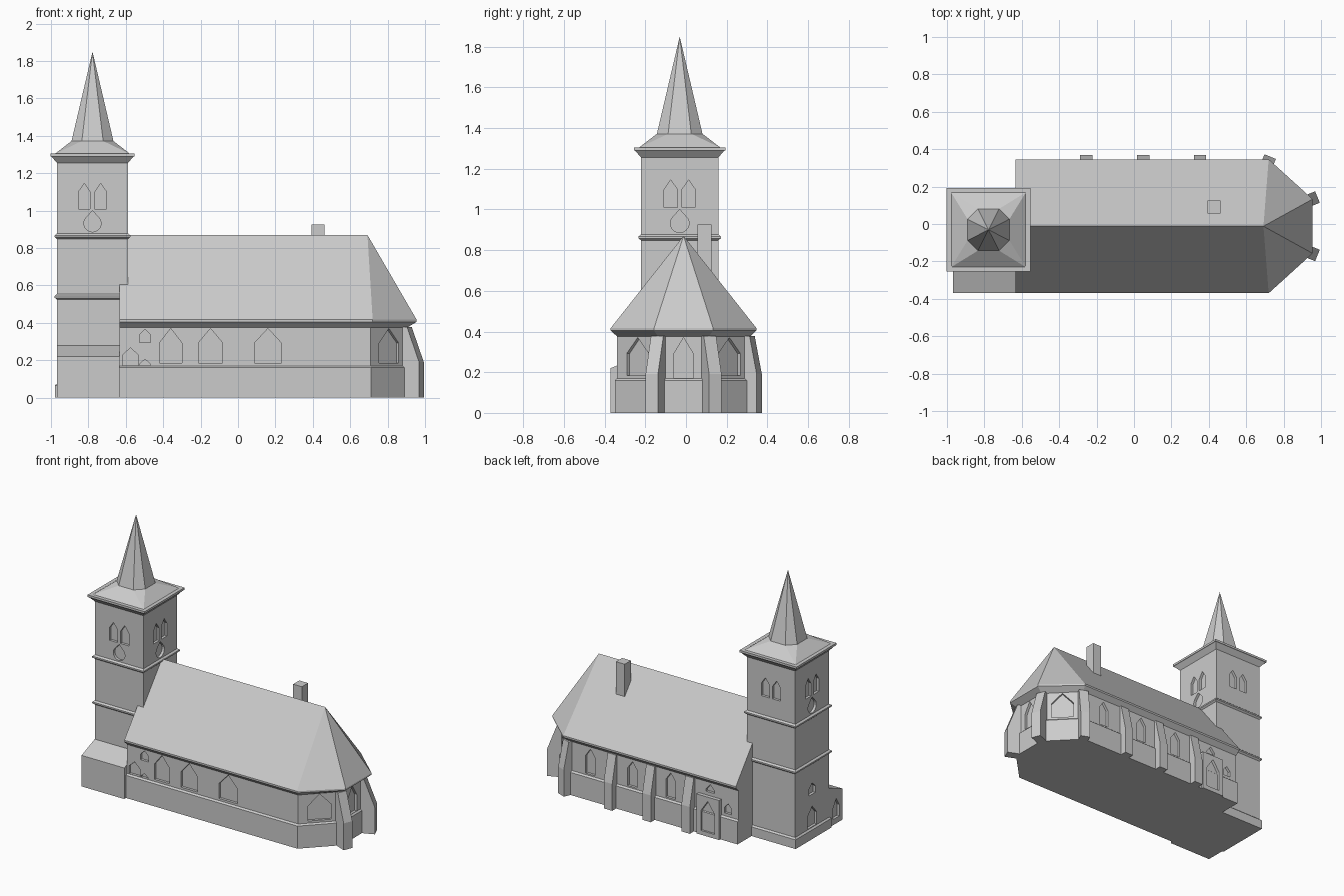
import bpy, bmesh, math
from mathutils import Vector, Matrix

if "Cube" in bpy.data.objects:
    bpy.data.objects.remove(bpy.data.objects["Cube"])

stone = bpy.data.materials.new("light grey stone")
stone.diffuse_color = (0.6, 0.6, 0.6, 1)
stone.use_nodes = True
stone.node_tree.nodes["Principled BSDF"].inputs["Base Color"].default_value = stone.diffuse_color


def finish(name, bm):
    bmesh.ops.recalc_face_normals(bm, faces=bm.faces)
    me = bpy.data.meshes.new(name)
    bm.to_mesh(me)
    bm.free()
    ob = bpy.data.objects.new(name, me)
    bpy.context.collection.objects.link(ob)
    me.materials.append(stone)
    return ob


def loft(name, rings):
    """Closed solid through rings of equal point count."""
    bm = bmesh.new()
    vs = [[bm.verts.new(p) for p in r] for r in rings]
    n = len(vs[0])
    for a, b in zip(vs, vs[1:]):
        for i in range(n):
            j = (i + 1) % n
            bm.faces.new((a[i], a[j], b[j], b[i]))
    bm.faces.new(vs[0][::-1])
    bm.faces.new(vs[-1])
    return finish(name, bm)


def box(name, x0, x1, y0, y1, z0, z1):
    return loft(name, [[(x0, y0, z), (x1, y0, z), (x1, y1, z), (x0, y1, z)] for z in (z0, z1)])


def frame(x, y, deg):
    """Local axes: x = outward, y = sideways, z = up."""
    return Matrix.Translation((x, y, 0)) @ Matrix.Rotation(math.radians(deg), 4, 'Z')


def lancet(w, z0, z1, shoulder=0.58):
    zs = z0 + (z1 - z0) * shoulder
    return [(-w / 2, z0), (w / 2, z0), (w / 2, zs), (0, z1), (-w / 2, zs)]


def teardrop(r, zc, ztop):
    pts = [(r * math.cos(a), zc + r * math.sin(a))
           for a in [math.radians(150 + 20 * i) for i in range(13)]]
    return pts + [(0, ztop)]


def cut(ob, cutters, depth=0.018):
    """Sink each (x, y, angle, outline) as a recess into the object."""
    for x, y, deg, pts in cutters:
        m = frame(x, y, deg)
        c = loft("cutter", [[m @ Vector((r, s, z)) for s, z in pts] for r in (-depth, 0.06)])
        c.hide_render = True
        mod = ob.modifiers.new("recess", 'BOOLEAN')
        mod.operation = 'DIFFERENCE'
        mod.solver = 'EXACT'
        mod.object = c
        bpy.context.view_layer.objects.active = ob
        bpy.ops.object.modifier_apply(modifier=mod.name)
        bpy.data.objects.remove(c)


# ---- Nave with polygonal east end ----
YC, XW = -0.012, -0.633


def plan(hw, cx, ex, ha, z):
    return [(XW, YC - hw, z), (cx, YC - hw, z), (ex, YC - ha, z),
            (ex, YC + ha, z), (cx, YC + hw, z), (XW, YC + hw, z)]


WALL, EAVE = (0.326, 0.709, 0.905, 0.125), (0.358, 0.72, 0.955, 0.145)
PLINTH = (0.338, 0.712, 0.915, 0.13)
loft("nave_plinth", [plan(*PLINTH, 0), plan(*PLINTH, 0.16), plan(*WALL, 0.17)])
nave = loft("nave_walls", [plan(*WALL, 0.1), plan(*WALL, 0.39)])

S, N = YC - WALL[0], YC + WALL[0]
fx, fy = (0.709 + 0.905) / 2, (0.326 + 0.125) / 2
wins = [(x, S, -90, lancet(w, 0.185, 0.37)) for x, w in ((-0.36, 0.12), (-0.147, 0.13), (0.16, 0.143))]
wins += [(-0.575, S, -90, lancet(0.085, 0.172, 0.267)),
         (-0.497, S, -90, lancet(0.06, 0.295, 0.365)),
         (-0.497, S, -90, lancet(0.055, 0.172, 0.205, 0.3))]
wins += [(fx, YC - fy, -46, lancet(0.15, 0.185, 0.37)),
         (fx, YC + fy, 46, lancet(0.15, 0.185, 0.37)),
         (0.905, YC, 0, lancet(0.1, 0.172, 0.37))]
wins += [(x, N, 90, lancet(0.075, 0.18, 0.36, 0.7)) for x in (-0.1, 0.2, 0.53)]
wins += [(-0.41, N, 90, lancet(0.065, 0.305, 0.36, 0.3)),
         (-0.55, N, 90, lancet(0.055, 0.19, 0.26))]
cut(nave, wins)

# Roof: sloping soffit, thin eave edge, ridge with hipped east end
bm = bmesh.new()
rings = [[bm.verts.new(p) for p in r] for r in
         (plan(*WALL, 0.375), plan(*EAVE, 0.405), plan(*EAVE, 0.417))]
for a, b in zip(rings, rings[1:]):
    for i in range(6):
        j = (i + 1) % 6
        bm.faces.new((a[i], a[j], b[j], b[i]))
bm.faces.new(rings[0])
t = rings[2]
rw, re = bm.verts.new((XW, YC, 0.87)), bm.verts.new((0.692, YC, 0.87))
for f in ((t[0], t[1], re, rw), (t[1], t[2], re), (t[2], t[3], re),
          (t[3], t[4], re), (t[4], t[5], rw, re), (t[5], t[0], rw)):
    bm.faces.new(f)
finish("nave_roof", bm)

box("chimney", 0.393, 0.462, 0.056, 0.125, 0.6, 0.926)

# ---- Buttresses along the north side and round the apse ----
spots = [(x, N, 90, 0.056) for x in (-0.256, 0.05, 0.353)]
spots += [(0.709, N, 67.5, 0.05), (0.905, YC + 0.125, 22.5, 0.082), (0.905, YC - 0.125, -22.5, 0.082)]
for x, y, deg, p in spots:
    m = frame(x, y, deg)
    prof = [(-0.04, 0), (p, 0), (p, 0.19), (0.012, 0.378), (-0.04, 0.378)]
    loft("buttress", [[m @ Vector((r, s, z)) for r, z in prof] for s in (-0.033, 0.033)])

# North portal
portal = box("north_portal", -0.497, -0.32, 0.28, 0.34, 0, 0.28)
cut(portal, [(-0.408, 0.34, 90, lancet(0.105, 0.03, 0.25, 0.65))], 0.02)

# ---- Tower ----
TX, TY, H = -0.778, -0.031, 0.19


def square(h, z):
    return [(TX - h, TY - h, z), (TX + h, TY - h, z), (TX + h, TY + h, z), (TX - h, TY + h, z)]


tower = loft("tower_walls", [square(H, 0), square(H, 1.28)])
wins = []
for deg in (0, 90, 180, 270):
    a = math.radians(deg)
    c = Vector((TX + H * math.cos(a), TY + H * math.sin(a)))
    side = Vector((-math.sin(a), math.cos(a)))
    for s in (-0.044, 0.044):
        p = c + side * s
        wins.append((p.x, p.y, deg, lancet(0.064, 1.01, 1.145, 0.66)))
    if deg != 90:
        wins.append((c.x, c.y, deg, teardrop(0.046, 0.932, 1.0)))
wins += [(TX - H, TY, 180, lancet(0.07, 0.31, 0.39)),
         (TX - H, TY, 180, lancet(0.1, 0.08, 0.225, 0.6))]
cut(tower, wins)
loft("tower_plinth", [square(H + 0.011, 0), square(H + 0.011, 0.065), square(H, 0.075)])
for z in (0.528, 0.852):
    loft("string_course", [square(H, z - 0.004), square(H + 0.012, z + 0.006),
                           square(H + 0.012, z + 0.016), square(H, z + 0.026)])
loft("tower_cornice", [square(H, 1.255), square(0.218, 1.288), square(0.224, 1.29), square(0.224, 1.305)])

# Skirt roof (square to octagon) and octagonal spire
bm = bmesh.new()
A, B, E = 0.112, 0.057, 0.2
eave = [bm.verts.new(p) for p in square(E, 1.304)]
octo = [bm.verts.new((TX + x, TY + y, 1.372)) for x, y in
        ((-A, -B), (-B, -A), (B, -A), (A, -B), (A, B), (B, A), (-B, A), (-A, B))]
tip = bm.verts.new((TX, TY, 1.85))
for i in range(8):
    bm.faces.new((octo[i], octo[(i + 1) % 8], tip))
for i in range(4):
    bm.faces.new((eave[i], octo[2 * i + 1], octo[2 * i]))
    bm.faces.new((eave[i], eave[(i + 1) % 4], octo[(2 * i + 2) % 8], octo[2 * i + 1]))
bm.faces.new(eave)
finish("spire", bm)

# ---- Lean-to south of the tower ----
prof = [(-0.37, 0), (-0.2, 0), (-0.2, 0.28), (-0.225, 0.278), (-0.37, 0.22)]
lean = loft("lean_to", [[(x, y, z) for y, z in prof] for x in (-0.968, XW)])
cut(lean, [(-0.968, -0.3, 180, lancet(0.07, 0.04, 0.175))])
